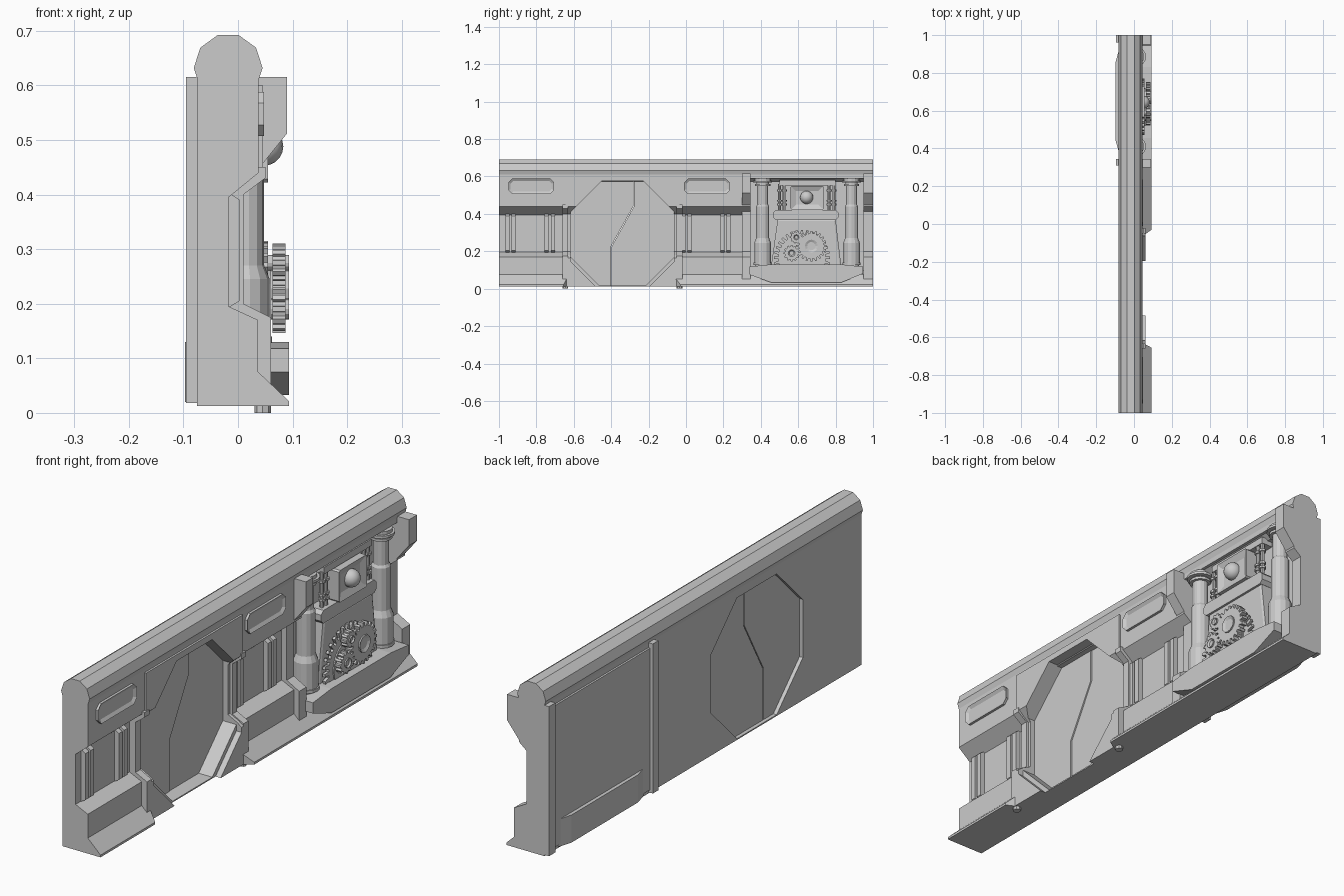
import bpy, bmesh
from math import sin, cos, pi, radians
from mathutils import Vector

if "Cube" in bpy.data.objects:
    bpy.data.objects.remove(bpy.data.objects["Cube"])


def finish(name, bm):
    bmesh.ops.recalc_face_normals(bm, faces=bm.faces)
    mesh = bpy.data.meshes.new(name)
    bm.to_mesh(mesh)
    bm.free()
    ob = bpy.data.objects.new(name, mesh)
    bpy.context.collection.objects.link(ob)
    return ob


def prism(name, pts, axis, a, b, inset=0, depth=0, taper=None):
    """Extrude an outline along y (x,z points), x (y,z points) or z (x,y points)."""
    place = {"y": lambda p, t: (p[0], t, p[1]),
             "x": lambda p, t: (t, p[0], p[1]),
             "z": lambda p, t: (p[0], p[1], t)}[axis]
    bm = bmesh.new()
    start = [bm.verts.new(place(p, a)) for p in pts]
    end = [bm.verts.new(place(p, b)) for p in pts]
    bm.faces.new(start)
    front = bm.faces.new(end)
    for i in range(len(pts)):
        j = (i + 1) % len(pts)
        bm.faces.new((start[i], start[j], end[j], end[i]))
    bmesh.ops.recalc_face_normals(bm, faces=bm.faces)
    if inset:
        bmesh.ops.inset_region(bm, faces=[front], thickness=inset)
        bmesh.ops.translate(bm, verts=front.verts, vec=front.normal * depth)
    if taper:
        taper(bm)
    return finish(name, bm)


def box(name, x0, x1, y0, y1, z0, z1):
    return prism(name, [(x0, y0), (x1, y0), (x1, y1), (x0, y1)], "z", z0, z1)


def cut(ob, cutter):
    cutter.hide_render = True
    mod = ob.modifiers.new("opening", "BOOLEAN")
    mod.object = cutter
    mod.solver = "EXACT"
    bpy.context.view_layer.objects.active = ob
    bpy.ops.object.modifier_apply(modifier=mod.name)
    bpy.data.objects.remove(cutter)


def chamfered(y0, y1, z0, z1, c):
    return [(y0 + c, z0), (y1 - c, z0), (y1, z0 + c), (y1, z1 - c),
            (y1 - c, z1), (y0 + c, z1), (y0, z1 - c), (y0, z0 + c)]


def lathe(name, rings, x, y, sides=12):
    """Stack (radius, z) rings around a vertical axis."""
    bm = bmesh.new()
    loops = [[bm.verts.new((x + r * cos(2 * pi * i / sides), y + r * sin(2 * pi * i / sides), z))
              for i in range(sides)] for r, z in rings]
    for lo, hi in zip(loops, loops[1:]):
        for i in range(sides):
            j = (i + 1) % sides
            bm.faces.new((lo[i], lo[j], hi[j], hi[i]))
    bm.faces.new(loops[0])
    bm.faces.new(loops[-1])
    return finish(name, bm)


def circle(y, z, r, sides):
    return [(y + r * cos(2 * pi * i / sides), z + r * sin(2 * pi * i / sides)) for i in range(sides)]


def gear(name, y, z, r, teeth, x0, x1, tooth):
    pts = []
    for i in range(teeth):
        for offset, rad in ((-.3, r - tooth), (-.2, r), (.2, r), (.3, r - tooth)):
            a = 2 * pi * (i + offset) / teeth
            pts.append((y + rad * cos(a), z + rad * sin(a)))
    return prism(name, pts, "x", x0, x1)


# Wall body with the recessed side profile and the round top rail
back, low = -.075, .013
wall = prism("wall_body", [(back, low), (.037, low), (.037, .17), (-.017, .195),
                           (-.017, .395), (.038, .44), (.038, .62), (back, .62)], "y", -1, 1)
prism("top_rail", circle(-.018, .632, .063, 10), "y", -1, 1)

# Door opening and frame
opening = chamfered(-.63, -.05, .018, .58, .165)
cut(wall, prism("door_cutter", opening, "x", -.2, .2))
frame = prism("door_frame", [(-.03, low), (.06, low), (.06, .165), (.04, .18), (0, .2),
                             (0, .4), (.046, .44), (.046, .6), (-.03, .6)], "y", -.645, -.035)
cut(frame, prism("frame_cutter", chamfered(-.617, -.063, -.02, .575, .165), "x", -.2, .2))
for y in (-.645, -.035):
    prism("door_frame_rib", [(-.03, low), (.06, low), (.06, .175), (.01, .2), (.01, .4),
                             (.05, .43), (.05, .45), (-.03, .45)], "y", y - .015, y + .015)
    lathe("floor_pin", [(.015, 0), (.015, .02)], .045, y, 8)

# Two door leaves meeting along a stepped seam
seam = [(-.4, .018), (-.4, .225), (-.28, .44), (-.28, .58)]
o = opening
gap = .002
prism("door_leaf_a", [(y - gap, z) for y, z in seam] + [o[5], o[6], o[7], o[0]], "x", -.06, -.02)
prism("door_leaf_b", [(y + gap, z) for y, z in reversed(seam)] + [o[1], o[2], o[3], o[4]],
      "x", -.06, -.023)

# Bay recess in the wall
cut(wall, box("bay_cutter", -.02, .2, .345, .95, .1, .59))


# Floor ledges with tapered ends beside the door
def ledge(name, y0, y1, tapered_end, inner_end):
    def pull(bm):
        for v in bm.verts:
            if v.co.x < .05 and abs(v.co.y - tapered_end) < .001:
                v.co.y = inner_end
    prism(name, [(.03, low), (.093, low), (.093, .022), (.037, .075), (.03, .075)],
          "y", y0, y1, taper=pull)


ledge("ledge_short", -1, -.655, -.655, -.625)
ledge("ledge_long", -.03, 1, -.03, -.07)

# Side panels: framed plates and paired vertical ribs
for y in (-1, -.06):
    prism("framed_plate", chamfered(y + .05, y + .295, .507, .588, .02), "x", .03, .048,
          inset=.014, depth=-.008)
    for dy in (.045, .078, .255, .288):
        prism("panel_rib", [(-.03, .185), (.003, .205), (.003, .39), (-.03, .412)],
              "y", y + dy - .011, y + dy + .011)

# Bay pilasters
for y0, y1 in ((.3, .345), (.95, 1)):
    prism("bay_pilaster", [(-.03, .02), (.06, .02), (.06, .17), (.005, .2), (.005, .415), (.04, .45),
                           (.09, .512), (.09, .615), (-.03, .615)], "y", y0, y1)
    box("back_rib", -.095, -.06, y0 + .01, y1, .018, .615)

# Back cover and its lower plate
box("back_cover", -.083, -.06, .345, .95, .03, .595)
prism("back_lower_plate", [(-.08, .38), (-.08, .92), (-.097, .86), (-.097, .44)], "z", .02, .13)

# Tray below the mechanism
prism("tray", [(.34, .075), (.455, .033), (.83, .033), (.945, .08), (.945, .118),
               (.83, .13), (.455, .13), (.34, .118)], "x", -.02, .093)

# Pistons with collars
for y in (.41, .885):
    lathe("piston", [(.04, .09), (.04, .105), (.05, .105), (.05, .118), (.042, .118), (.042, .128),
                     (.05, .128), (.05, .14), (.046, .14), (.046, .245), (.036, .27), (.036, .44),
                     (.03, .45), (.03, .55), (.042, .55), (.042, .56), (.034, .56), (.034, .567),
                     (.052, .567), (.052, .577), (.042, .577), (.042, .59)], .012, y, 14)

# Mechanism housing
prism("housing", [(.455, .12), (.83, .12), (.8, .37), (.49, .37)], "x", -.03, .032, inset=.012, depth=.004)
prism("housing_top", chamfered(.465, .815, .368, .42, .014), "x", -.03, .042)
box("bay_top_bar", -.02, .03, .5, .8, .553, .58)

# Ball in its socket box
prism("ball_socket", chamfered(.56, .735, .422, .55, .006), "x", -.02, .055, inset=.03, depth=-.012)
bm = bmesh.new()
bmesh.ops.create_uvsphere(bm, u_segments=16, v_segments=10, radius=.035)
bmesh.ops.translate(bm, verts=bm.verts, vec=Vector((.048, .645, .488)))
ball = finish("ball", bm)
for p in ball.data.polygons:
    p.use_smooth = True

# Small rods beside the ball
for y in (.5, .525, .765, .79):
    rings = [(.008, .415)]
    for z in (.445, .465, .52):
        rings += [(.008, z), (.014, z), (.014, z + .01), (.008, z + .01)]
    lathe("small_rod", rings + [(.008, .56)], .02, y, 8)

# Gear train
gear("large_gear", .62, .165, .15, 32, .043, .055, .024)
prism("large_gear_hub", circle(.62, .165, .1, 24), "x", .03, .06)
for name, y, z, r, teeth in (("main_gear", .67, .228, .082, 20), ("lower_gear", .565, .19, .044, 12),
                             ("upper_gear", .59, .275, .034, 10)):
    gear(name, y, z, r, teeth, .063, .087, r * .18)
    prism(name + "_hub", circle(y, z, r * .42, 12), "x", .04, .093, inset=r * .15, depth=-.006)
